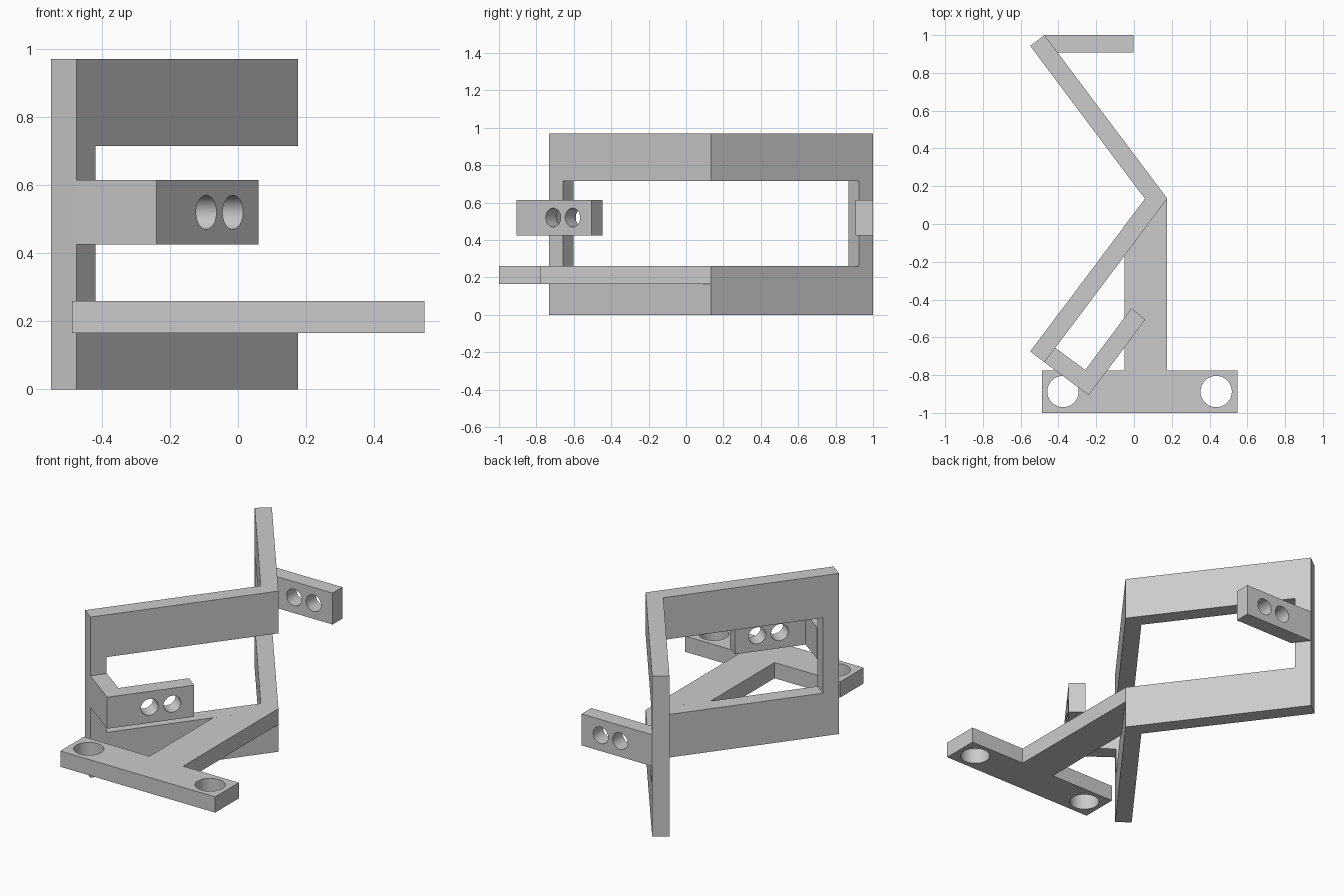
import bpy, bmesh, math
from mathutils import Vector

cube = bpy.data.objects.get("Cube")
if cube:
    bpy.data.objects.remove(cube, do_unlink=True)

grey = bpy.data.materials.new("plain_grey")
grey.use_nodes = True
COLOUR = (0.6, 0.6, 0.6, 1)
grey.diffuse_color = COLOUR
grey.node_tree.nodes["Principled BSDF"].inputs["Base Color"].default_value = COLOUR


def prism(name, outline, low, high):
    """Extrude a plan outline from height low to height high."""
    bm = bmesh.new()
    face = bm.faces.new([bm.verts.new((x, y, low)) for x, y in outline])
    top = bmesh.ops.extrude_face_region(bm, geom=[face])["geom"]
    verts = [v for v in top if isinstance(v, bmesh.types.BMVert)]
    bmesh.ops.translate(bm, verts=verts, vec=(0, 0, high - low))
    bmesh.ops.recalc_face_normals(bm, faces=bm.faces)
    mesh = bpy.data.meshes.new(name)
    bm.to_mesh(mesh)
    bm.free()
    mesh.materials.append(grey)
    obj = bpy.data.objects.new(name, mesh)
    bpy.context.collection.objects.link(obj)
    return obj


def drill(name, centre, axis, radius):
    """Cylinder cutter along an axis."""
    bpy.ops.mesh.primitive_cylinder_add(
        vertices=48, radius=radius, depth=0.3, location=centre,
        rotation=Vector(axis).to_track_quat('Z', 'Y').to_euler())
    cutter = bpy.context.object
    cutter.name = name
    cutter.data.materials.append(grey)
    return cutter


def select_only(obj):
    bpy.ops.object.select_all(action='DESELECT')
    obj.select_set(True)
    bpy.context.view_layer.objects.active = obj


def cut(obj, cutters):
    for cutter in cutters:
        cutter.hide_render = True
        mod = obj.modifiers.new("cut", 'BOOLEAN')
        mod.operation = 'DIFFERENCE'
        mod.solver = 'EXACT'
        mod.object = cutter
        select_only(obj)
        bpy.ops.object.modifier_apply(modifier=mod.name)
        bpy.data.objects.remove(cutter, do_unlink=True)


MID = 0.134                      # symmetry line of the folded frame
HEIGHT = 0.97
BRACKET = (0.425, 0.615)
HOLE_Z = sum(BRACKET) / 2
HOLE_OFFSETS = (0.127, 0.257)    # from the free end of each bracket


def mirrored(half):
    """Close an outline by reflecting it across the frame's symmetry line."""
    return half + [(x, 2 * MID - y) for x, y in reversed(half)]


# Folded V frame with one window running through the fold
tip, notch = (0.176, MID), (0.058, MID)
near_outer, near_inner = (-0.474, -0.732), (-0.549, -0.675)
far_outer, far_inner = [(x, 2 * MID - y) for x, y in (near_outer, near_inner)]
frame = prism("folded_frame",
              [tip, far_outer, far_inner, notch, near_inner, near_outer], 0, HEIGHT)
window = prism("window_cutter",
               mirrored([(-0.575, -0.54), (-0.257, -0.78), (0.5, -0.78)]), 0.26, 0.715)
cut(frame, [window])

# Front bracket: short arm square to the frame, then a drilled tab parallel to it
front = prism("front_bracket",
              [near_outer, (-0.24, -0.906), (0.06, -0.506), (-0.014, -0.447),
               (-0.258, -0.773), (-0.417, -0.656)], *BRACKET)
along, across = Vector((0.6, 0.8, 0)), Vector((0.8, -0.6, 0))
end = Vector((0.023, -0.476, HOLE_Z))
cut(front, [drill("hole_cutter", end - along * d, across, 0.05) for d in HOLE_OFFSETS])

# Rear bracket: straight drilled tab
rear = prism("rear_bracket",
             [far_outer, (-0.003, 1.0), (-0.003, 0.907), (-0.405, 0.907)], *BRACKET)
cut(rear, [drill("hole_cutter", (-0.003 - d, 0.95, HOLE_Z), (0, 1, 0), 0.05)
           for d in HOLE_OFFSETS])

# T-shaped mounting foot with two bolt holes
foot = prism("mounting_foot",
             [(-0.487, -1), (0.548, -1), (0.548, -0.775), (0.176, -0.775), tip,
              (-0.049, -0.166), (-0.049, -0.775), (-0.487, -0.775)], 0.165, 0.26)
cut(foot, [drill("bolt_cutter", (x, -0.887, 0.21), (0, 0, 1), 0.083)
           for x in (-0.376, 0.435)])

for part in (frame, front, rear, foot):
    select_only(part)
    bpy.ops.object.shade_smooth_by_angle(angle=math.radians(30))
